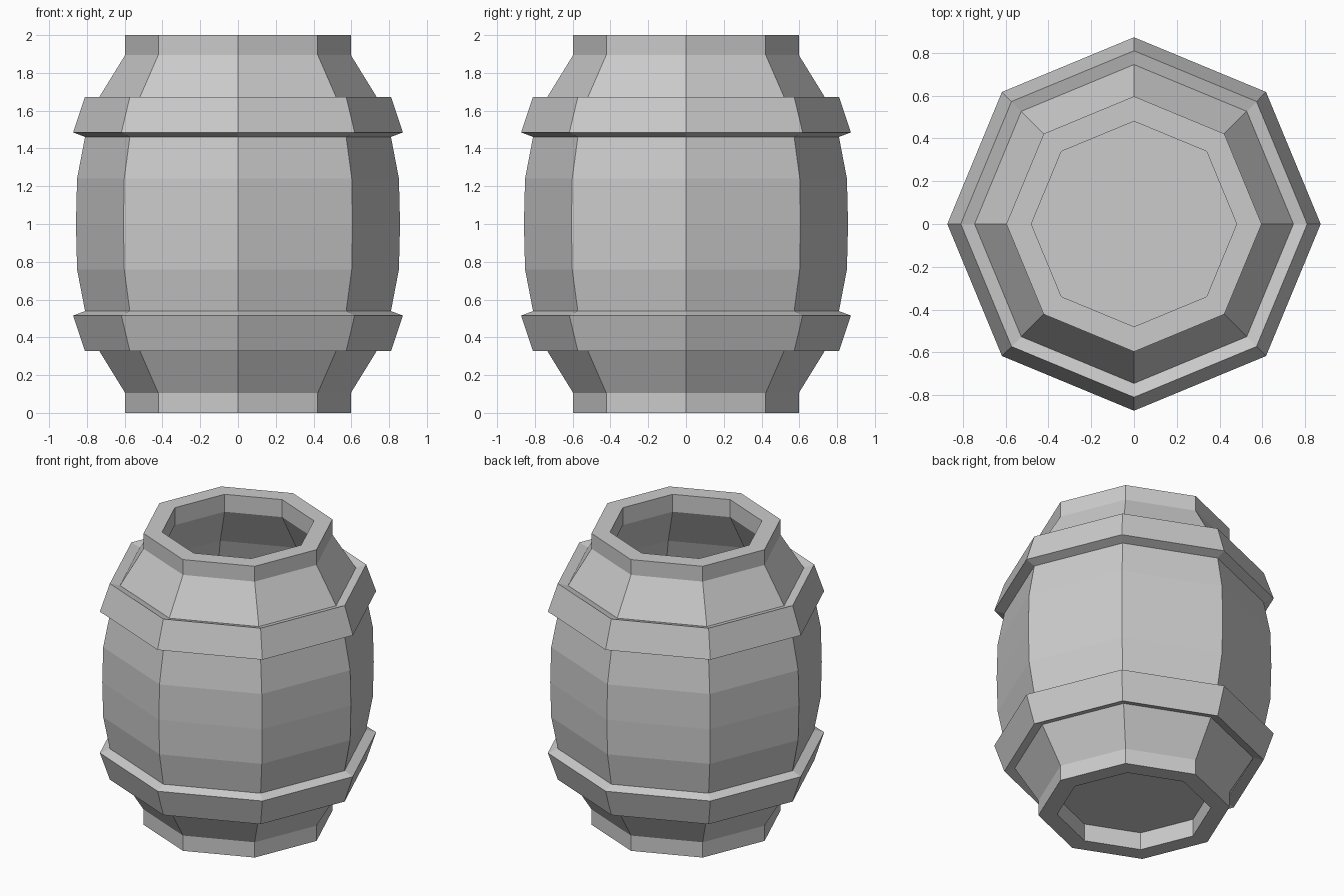
import bpy, bmesh
from math import cos, sin, tau

if "Cube" in bpy.data.objects:
    bpy.data.objects.remove(bpy.data.objects["Cube"])

SIDES = 8


def lathe(name, profile):
    """Revolve a closed (radius, z) outline into a faceted ring."""
    bm = bmesh.new()
    rings = [[bm.verts.new((r * cos(tau * i / SIDES), r * sin(tau * i / SIDES), z))
              for i in range(SIDES)] for r, z in profile]
    for a, b in zip(rings, rings[1:] + rings[:1]):
        for i in range(SIDES):
            j = (i + 1) % SIDES
            bm.faces.new((a[i], a[j], b[j], b[i]))
    return finish(name, bm)


def finish(name, bm):
    bmesh.ops.recalc_face_normals(bm, faces=bm.faces)
    mesh = bpy.data.meshes.new(name)
    bm.to_mesh(mesh)
    bm.free()
    obj = bpy.data.objects.new(name, mesh)
    bpy.context.collection.objects.link(obj)
    return obj


def flip(points):
    """Mirror an outline about the barrel's mid height."""
    return [(r, 2 - z) for r, z in reversed(points)]


# Barrel wall: outer and inner upper halves, mirrored to the lower halves
outer = [(0.852, 1.24), (0.81, 1.46), (0.745, 1.655), (0.597, 1.895), (0.597, 2)]
inner = [(0.48, 2), (0.48, 1.88), (0.635, 1.61), (0.70, 1.435), (0.735, 1.22)]
lathe("barrel_wall", flip(outer) + [(0.858, 1)] + outer
      + inner + [(0.74, 1)] + flip(inner))

# Recessed bottom panel
bm = bmesh.new()
bm.faces.new([bm.verts.new((0.48 * cos(tau * i / SIDES), 0.48 * sin(tau * i / SIDES), 0.12))
              for i in range(SIDES)])
finish("bottom_panel", bm)

# Slanted hoops, seated slightly into the wall
hoop = [(0.713, 1.645), (0.81, 1.673), (0.873, 1.485), (0.786, 1.452)]
lathe("upper_hoop", hoop)
lathe("lower_hoop", flip(hoop))
